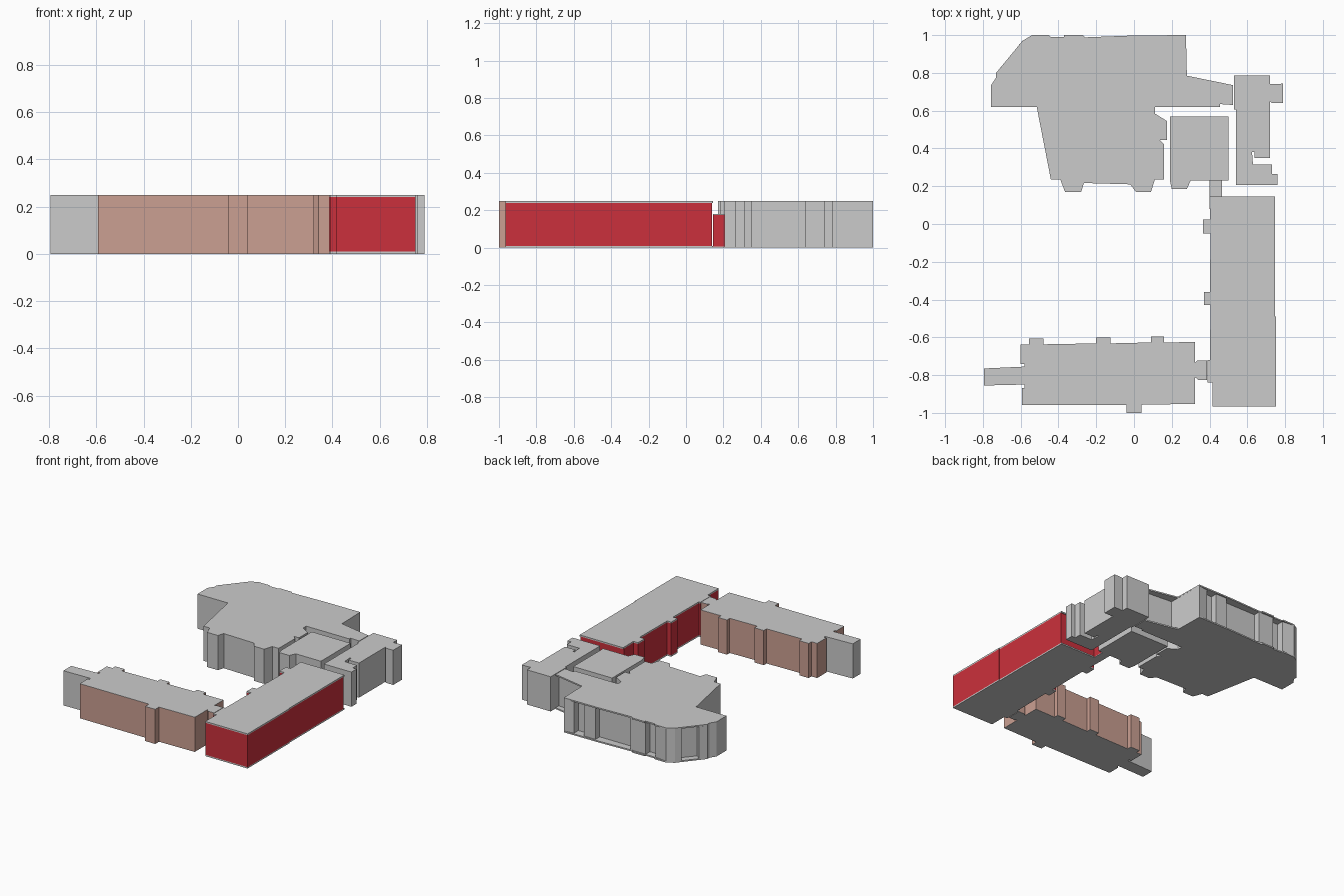
import bpy, bmesh

H = 0.25  # common building height


def material(name, rgb):
    m = bpy.data.materials.new(name)
    m.diffuse_color = (*rgb, 1.0)
    return m


def prism(name, outline, z0=0.0, z1=H, mat=None):
    """Extrude a flat outline from z0 to z1."""
    bm = bmesh.new()
    face = bm.faces.new([bm.verts.new((x, y, z0)) for x, y in outline])
    ext = bmesh.ops.extrude_face_region(bm, geom=[face])
    top = [v for v in ext["geom"] if isinstance(v, bmesh.types.BMVert)]
    bmesh.ops.translate(bm, verts=top, vec=(0, 0, z1 - z0))
    bmesh.ops.recalc_face_normals(bm, faces=bm.faces)
    mesh = bpy.data.meshes.new(name)
    bm.to_mesh(mesh)
    bm.free()
    ob = bpy.data.objects.new(name, mesh)
    bpy.context.collection.objects.link(ob)
    if mat:
        mesh.materials.append(mat)
    return ob


def building(name, outline, slab, mat=None, walls=None, height=H):
    """Walls held between a grey floor slab and a grey roof slab."""
    prism(name + "_floor", outline, 0, slab)
    prism(name + "_walls", walls or outline, slab, height - slab, mat)
    prism(name + "_roof", outline, height - slab, height)


def rect(x0, y0, x1, y1):
    return [(x0, y0), (x1, y0), (x1, y1), (x0, y1)]


red = material("red_wall", (0.60, 0.03, 0.045))
pink = material("pink_wall", (0.60, 0.35, 0.29))

# Large hall: shared west, south and east sides
hall_sides = [
    (-0.757, 0.735), (-0.757, 0.62), (-0.515, 0.62), (-0.44, 0.235),
    (-0.39, 0.235), (-0.365, 0.17), (-0.28, 0.17), (-0.265, 0.217),
    (-0.02, 0.21), (0.01, 0.17), (0.09, 0.17), (0.11, 0.235), (0.16, 0.235),
    (0.16, 0.42), (0.135, 0.445), (0.175, 0.445), (0.175, 0.545),
    (0.11, 0.585), (0.11, 0.62), (0.455, 0.62), (0.455, 0.635), (0.525, 0.63)]
hall_roof = hall_sides + [
    (0.525, 0.735), (0.28, 0.785), (0.275, 1.0), (-0.26, 0.988),
    (-0.27, 1.0), (-0.37, 1.0), (-0.37, 0.99), (-0.44, 0.99),
    (-0.45, 1.0), (-0.54, 1.0), (-0.59, 0.97), (-0.73, 0.80), (-0.73, 0.775)]
hall_roof[hall_roof.index((-0.26, 0.988)):hall_roof.index((-0.26, 0.988))] = [(0.0, 0.998)]

# Hall walls: recessed bays between piers under the roof edge
hall_north = [(0.525, 0.70), (0.28, 0.72), (0.275, 1.0)]
for right, left in [(0.20, 0.12), (0.03, -0.25), (-0.37, -0.45)]:
    hall_north += [(right, 0.988), (right, 0.94), (left, 0.94), (left, 0.988)]
hall_north += [(-0.54, 1.0), (-0.59, 0.97), (-0.62, 0.934), (-0.585, 0.905),
               (-0.66, 0.815), (-0.695, 0.843), (-0.73, 0.80), (-0.73, 0.775)]
building("hall", hall_roof, 0.01, walls=hall_sides + hall_north)

# Square block beside the hall
prism("square_block", [
    (0.19, 0.57), (0.19, 0.23), (0.20, 0.185), (0.28, 0.185), (0.30, 0.23),
    (0.50, 0.23), (0.50, 0.57)])

# Narrow east wing
prism("east_wing", [
    (0.53, 0.785), (0.53, 0.605), (0.54, 0.605), (0.54, 0.207), (0.76, 0.207),
    (0.76, 0.265), (0.73, 0.265), (0.73, 0.315), (0.63, 0.315), (0.625, 0.38),
    (0.637, 0.38), (0.637, 0.35), (0.72, 0.35), (0.72, 0.65), (0.73, 0.64),
    (0.79, 0.64), (0.79, 0.743), (0.72, 0.74), (0.72, 0.785)])

# Long red building with small side bays
red_outline = [(0.415, -0.965), (0.752, -0.965), (0.752, -0.49), (0.747, -0.49),
               (0.747, 0.145), (0.40, 0.145)]
for y1, y0, x in [(0.025, -0.05, 0.365), (-0.36, -0.43, 0.37), (-0.72, -0.84, 0.39)]:
    red_outline += [(0.402, y1), (x, y1), (x, y0), (0.405, y0)]
red_outline.append((0.415, -0.84))
red_walls = [(x, 0.138 if y == 0.145 else y) for x, y in red_outline]
building("red_building", red_outline, 0.01, red, red_walls)

# Lower link from the red building to the square block
building("red_link", rect(0.40, 0.145, 0.465, 0.232), 0.005, red, height=0.18)

# Pink building with bays, east link and south porch
pink_outline = [(-0.592, -0.957), (-0.04, -0.957), (-0.04, -1.0), (0.04, -1.0),
                (0.04, -0.957), (0.322, -0.952), (0.322, -0.81), (0.34, -0.825),
                (0.387, -0.825), (0.387, -0.722), (0.335, -0.722),
                (0.322, -0.735), (0.322, -0.625)]
for right, left, y in [(0.16, 0.09, -0.627), (-0.125, -0.20, -0.632), (-0.48, -0.555, -0.637)]:
    pink_outline += [(right, y), (right, y + 0.032), (left, y + 0.032), (left, y)]
pink_outline += [(-0.60, -0.637), (-0.60, -0.742), (-0.58, -0.742),
                 (-0.58, -0.868), (-0.592, -0.868)]
building("pink_building", pink_outline, 0.002, pink)

# Grey annex on the west end of the pink building
prism("west_annex", [(-0.795, -0.855), (-0.58, -0.85), (-0.58, -0.755), (-0.795, -0.765)])
